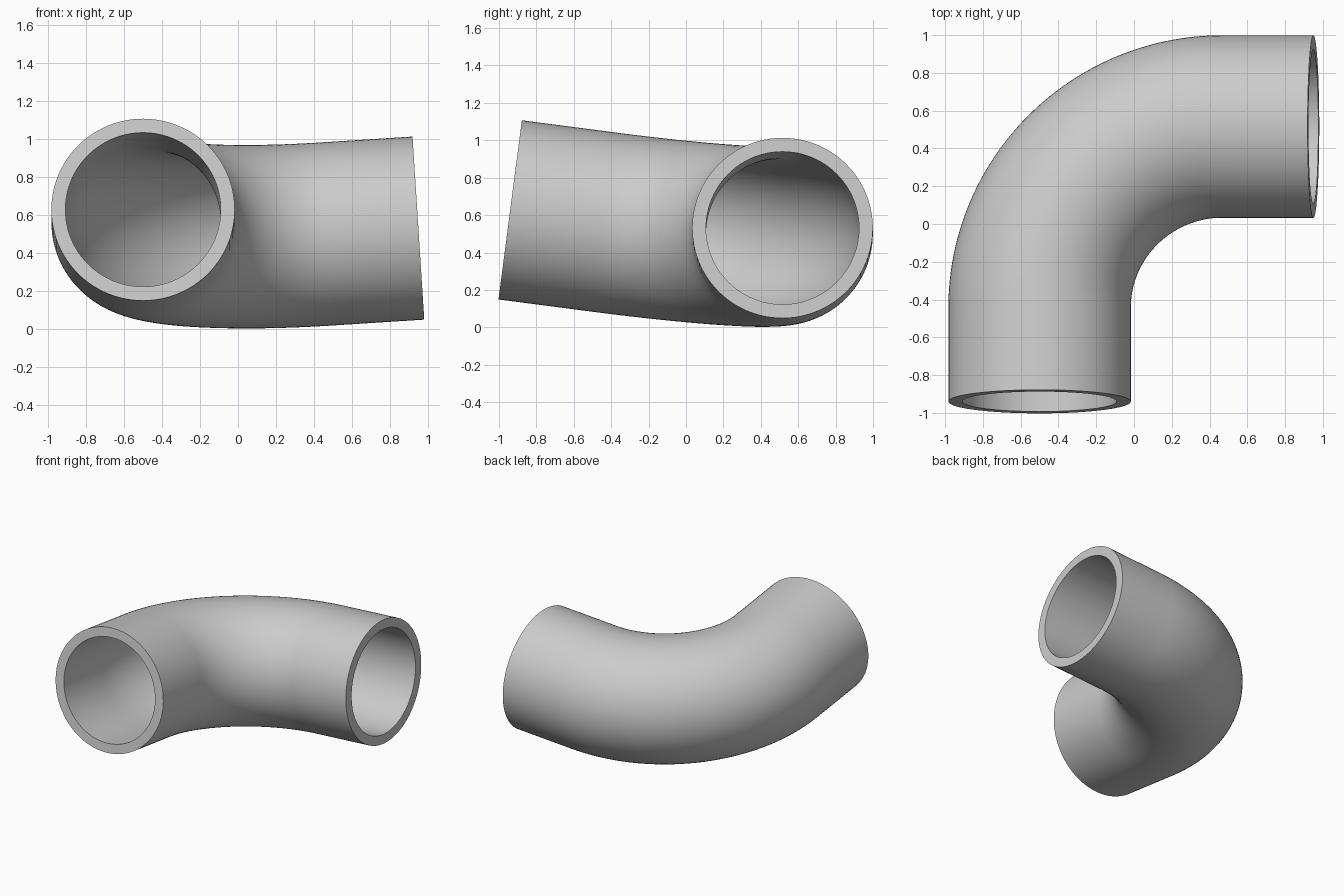
import bpy, bmesh, math
from mathutils import Vector, Matrix

if "Cube" in bpy.data.objects:
    bpy.data.objects.remove(bpy.data.objects["Cube"], do_unlink=True)

OUTER, INNER = 0.483, 0.409
BEND_RADIUS = 0.96
SIDES, BEND_STEPS = 96, 48

# Pipe centre line: two straight legs meeting at a corner, rounded by an arc
corner = Vector((-0.5, 0.516, 0.438))
front_end = Vector((-0.5, -0.94, 0.628))
left_end = Vector((0.95, 0.516, 0.531))
to_front = (front_end - corner).normalized()
to_left = (left_end - corner).normalized()
turn = math.pi - to_front.angle(to_left)
axis = to_left.cross(to_front).normalized()
start = corner + to_front * BEND_RADIUS * math.tan(turn / 2)
pivot = start + axis.cross(to_front) * BEND_RADIUS
if (pivot - corner).dot(to_left) < 0:
    pivot = start - axis.cross(to_front) * BEND_RADIUS

# Stations along the centre line: position and direction of travel
stations = [(front_end, -to_front)]
spin = (-to_front).cross(to_left).normalized()
for i in range(BEND_STEPS + 1):
    rot = Matrix.Rotation(turn * i / BEND_STEPS, 3, spin)
    stations.append((pivot + rot @ (start - pivot), rot @ -to_front))
stations.append((left_end, to_left))


def add_ring(bm, centre, direction, radius):
    side = direction.cross(spin)
    angles = [2 * math.pi * i / SIDES for i in range(SIDES)]
    return [bm.verts.new(centre + (spin * math.cos(a) + side * math.sin(a)) * radius)
            for a in angles]


def bridge(bm, a, b):
    for i in range(SIDES):
        j = (i + 1) % SIDES
        bm.faces.new((a[i], a[j], b[j], b[i]))


# Hollow elbow: outer wall, bore and the two flat end rims
bm = bmesh.new()
walls = [[add_ring(bm, p, d, r) for p, d in stations] for r in (OUTER, INNER)]
for rings in walls:
    for a, b in zip(rings, rings[1:]):
        bridge(bm, a, b)
for end in (0, -1):
    bridge(bm, walls[0][end], walls[1][end])
bmesh.ops.recalc_face_normals(bm, faces=bm.faces)
mesh = bpy.data.meshes.new("pipe_elbow")
bm.to_mesh(mesh)
bm.free()
pipe = bpy.data.objects.new("pipe_elbow", mesh)
bpy.context.collection.objects.link(pipe)

# Plain grey finish
grey = bpy.data.materials.new("plain_grey")
grey.use_nodes = True
colour = (0.6, 0.6, 0.6, 1)
grey.diffuse_color = colour
grey.node_tree.nodes["Principled BSDF"].inputs["Base Color"].default_value = colour
mesh.materials.append(grey)

# Smooth walls with crisp rims
bpy.ops.object.select_all(action="DESELECT")
pipe.select_set(True)
bpy.context.view_layer.objects.active = pipe
bpy.ops.object.shade_smooth_by_angle(angle=math.radians(30))
